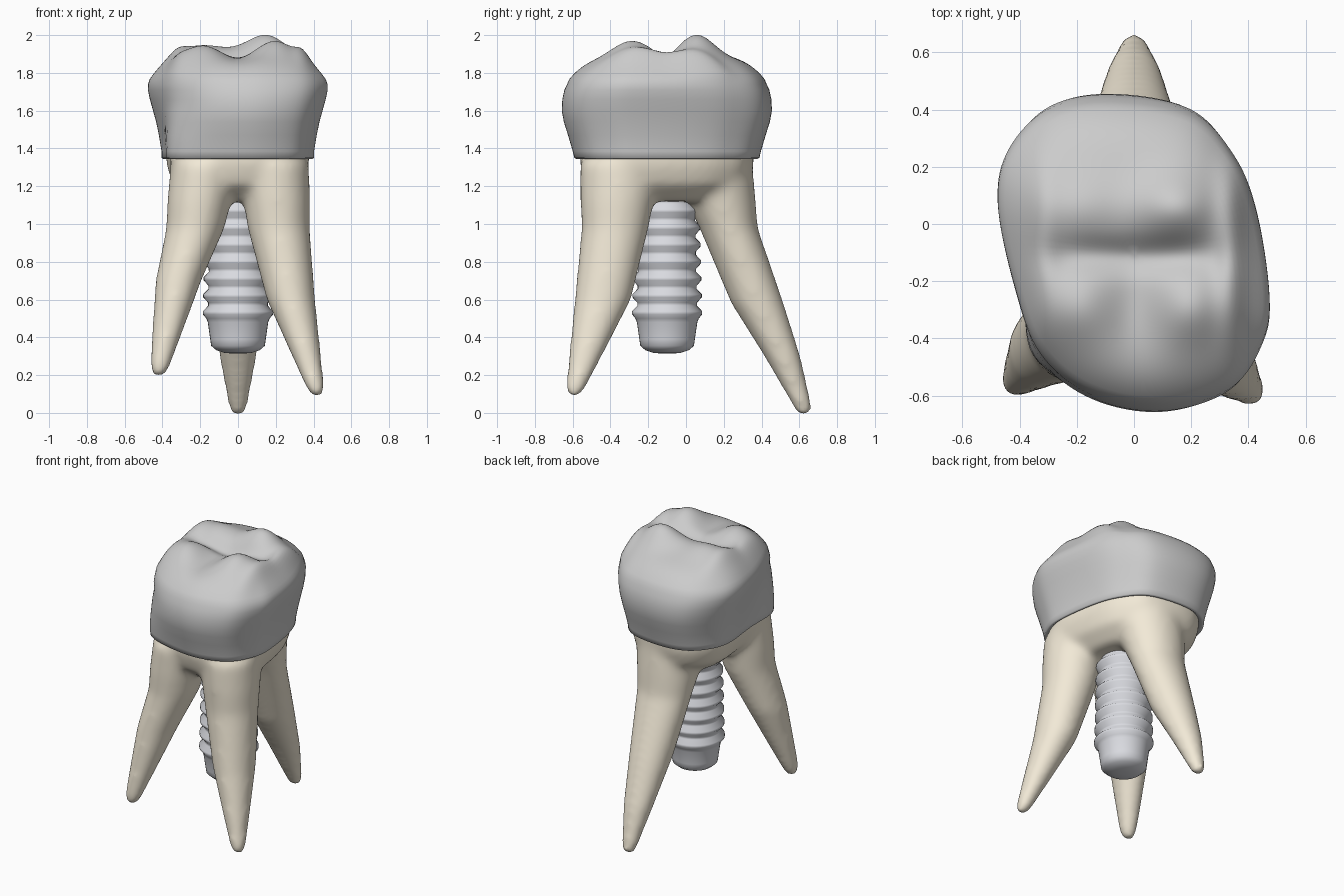
import bpy, bmesh, math
from mathutils import Vector

if "Cube" in bpy.data.objects:
    bpy.data.objects.remove(bpy.data.objects["Cube"])

CY = -0.1  # centre of crown and implant in y


def material(name, rgb):
    m = bpy.data.materials.new(name)
    m.diffuse_color = (*rgb, 1)
    m.use_nodes = True
    m.node_tree.nodes["Principled BSDF"].inputs["Base Color"].default_value = m.diffuse_color
    return m


def loft(bm, rings):
    """Skin a stack of closed rings and cap both ends."""
    vs = [[bm.verts.new(p) for p in r] for r in rings]
    n = len(vs[0])
    for a, b in zip(vs, vs[1:]):
        for i in range(n):
            j = (i + 1) % n
            bm.faces.new((a[i], a[j], b[j], b[i]))
    bm.faces.new(vs[0][::-1])
    bm.faces.new(vs[-1])


def finish(bm, name, mat):
    bmesh.ops.recalc_face_normals(bm, faces=bm.faces)
    if bm.calc_volume(signed=True) < 0:
        bmesh.ops.reverse_faces(bm, faces=bm.faces)
    me = bpy.data.meshes.new(name)
    bm.to_mesh(me)
    bm.free()
    for p in me.polygons:
        p.use_smooth = True
    me.materials.append(mat)
    ob = bpy.data.objects.new(name, me)
    bpy.context.collection.objects.link(ob)
    return ob


def smooth_outline(pts, steps):
    """Closed Catmull-Rom curve through the points."""
    out, n = [], len(pts)
    P = [Vector(p) for p in pts]
    for i in range(n):
        a, b, c, d = (P[(i + k) % n] for k in (-1, 0, 1, 2))
        for s in range(steps):
            t = s / steps
            out.append(0.5 * (2 * b + (c - a) * t + (2 * a - 5 * b + 4 * c - d) * t * t
                              + (3 * b - a - 3 * c + d) * t ** 3))
    return out


def ellipse(x, y, z, rx, ry, n=32):
    return [(x + rx * math.cos(2 * math.pi * i / n),
             y + ry * math.sin(2 * math.pi * i / n), z) for i in range(n)]


# Widest outline of the crown, counter-clockwise
OUTLINE = smooth_outline([
    (0.475, -0.25), (0.43, 0.05), (0.35, 0.25), (0.2, 0.405), (-0.08, 0.455),
    (-0.3, 0.415), (-0.44, 0.27), (-0.478, 0.08), (-0.42, -0.22), (-0.33, -0.46),
    (-0.15, -0.61), (0.1, -0.657), (0.34, -0.585), (0.453, -0.42)], 8)


def outline_ring(sx, sy, z):
    """Scaled outline; low down its front left corner fills out over the root."""
    w = 0.085 * min(1, max(0, (1.66 - z) / 0.25))
    ring = []
    for p in OUTLINE:
        d = w * math.exp(-((p.x + 0.35) ** 2 + (p.y + 0.42) ** 2) / 0.05)
        ring.append((p.x * sx - d * 0.72, CY + (p.y - CY) * sy - d * 0.7, z))
    return ring


# Crown: side wall rings, then a chewing surface with cusps
def bump(x, y, cx, cy, h, sx, sy):
    return h * math.exp(-((x - cx) / sx) ** 2 - ((y - cy) / sy) ** 2)


def cusps(x, y):
    h = bump(x, y, -0.2, -0.29, 0.055, 0.12, 0.13)
    h += bump(x, y, 0.2, -0.29, 0.075, 0.12, 0.13)
    h += bump(x, y, 0.15, 0.06, 0.105, 0.15, 0.12)
    h += bump(x, y, -0.19, 0.06, 0.05, 0.16, 0.12)
    side = math.exp(-((y - CY) / 0.32) ** 4)
    h += side * (bump(x, 0, 0.34, 0, 0.042, 0.05, 1) + bump(x, 0, -0.32, 0, 0.03, 0.06, 1))
    h -= 0.04 * math.exp(-((y + 0.11) / 0.06) ** 2 - (x / 0.29) ** 4)  # cross groove
    h -= 0.025 * math.exp(-(x / 0.09) ** 2 - ((y + 0.3) / 0.2) ** 2)   # front groove
    return h


bm = bmesh.new()
rings = [outline_ring(*r) for r in (
    (0.78, 0.82, 1.36), (0.82, 0.855, 1.343), (0.845, 0.88, 1.35), (0.845, 0.895, 1.385),
    (0.875, 0.94, 1.47), (0.905, 0.98, 1.54), (0.94, 1.0, 1.6), (0.975, 0.995, 1.66),
    (0.997, 0.975, 1.71), (0.995, 0.95, 1.74))]
for k in range(31):
    s = 0.975 - 0.95 * k / 30
    ring = outline_ring(s, s * 0.955, 2)
    rings.append([(x, y, 1.898 - 0.15 * s ** 5 + cusps(x, y)) for x, y, _ in ring])
loft(bm, rings)
finish(bm, "crown", material("enamel", (0.95, 0.945, 0.92)))

# Roots: trunk and three tapering legs, fused and softened
bm = bmesh.new()
loft(bm, [outline_ring(*r) for r in (
    (0.5, 0.55, 1.12), (0.72, 0.77, 1.21), (0.79, 0.825, 1.31), (0.795, 0.83, 1.42))])
ROOTS = [
    [(0.185, -0.345, 1.33, 0.19, 0.215), (0.205, -0.365, 1.12, 0.177, 0.195),
     (0.215, -0.375, 0.98, 0.165, 0.178), (0.28, -0.44, 0.6, 0.129, 0.15),
     (0.41, -0.585, 0.13, 0.05, 0.055), (0.418, -0.592, 0.09, 0.034, 0.034)],
    [(-0.17, -0.34, 1.33, 0.185, 0.215), (-0.205, -0.36, 1.12, 0.17, 0.195),
     (-0.225, -0.37, 0.98, 0.155, 0.178), (-0.315, -0.43, 0.7, 0.122, 0.142),
     (-0.415, -0.552, 0.24, 0.054, 0.056), (-0.42, -0.557, 0.195, 0.034, 0.034)],
    [(0, 0.12, 1.33, 0.25, 0.23), (0, 0.185, 1.12, 0.21, 0.185),
     (0, 0.225, 0.98, 0.185, 0.155), (0, 0.378, 0.58, 0.14, 0.14),
     (0, 0.51, 0.3, 0.10, 0.097), (0, 0.617, 0.035, 0.052, 0.052),
     (0, 0.628, -0.016, 0.034, 0.034)]]
for root in ROOTS:
    loft(bm, [ellipse(*r) for r in root])
roots = finish(bm, "tooth_roots", material("dentine", (0.89, 0.82, 0.68)))
rm = roots.modifiers.new("fuse", 'REMESH')
rm.mode = 'VOXEL'
rm.voxel_size = 0.018
rm.use_smooth_shade = True
sm = roots.modifiers.new("soften", 'SMOOTH')
sm.factor = 0.5
sm.iterations = 24

# Implant screw: rounded tip and stacked thread ridges
profile = [(0.02, 0.314), (0.07, 0.317), (0.115, 0.332), (0.142, 0.355), (0.147, 0.39),
           (0.16, 0.48), (0.168, 0.50)]
for k in range(8):
    z, r = 0.53 + 0.09 * k, 0.186 - 0.002 * k
    profile += [(r, z - 0.008), (r, z + 0.008), (r - 0.028, z + 0.037), (r - 0.028, z + 0.053)]
profile.append((0.12, 1.24))
bm = bmesh.new()
loft(bm, [ellipse(0, CY, z, r, r, 40) for r, z in profile])
finish(bm, "implant_screw", material("metal", (0.70, 0.71, 0.75)))
